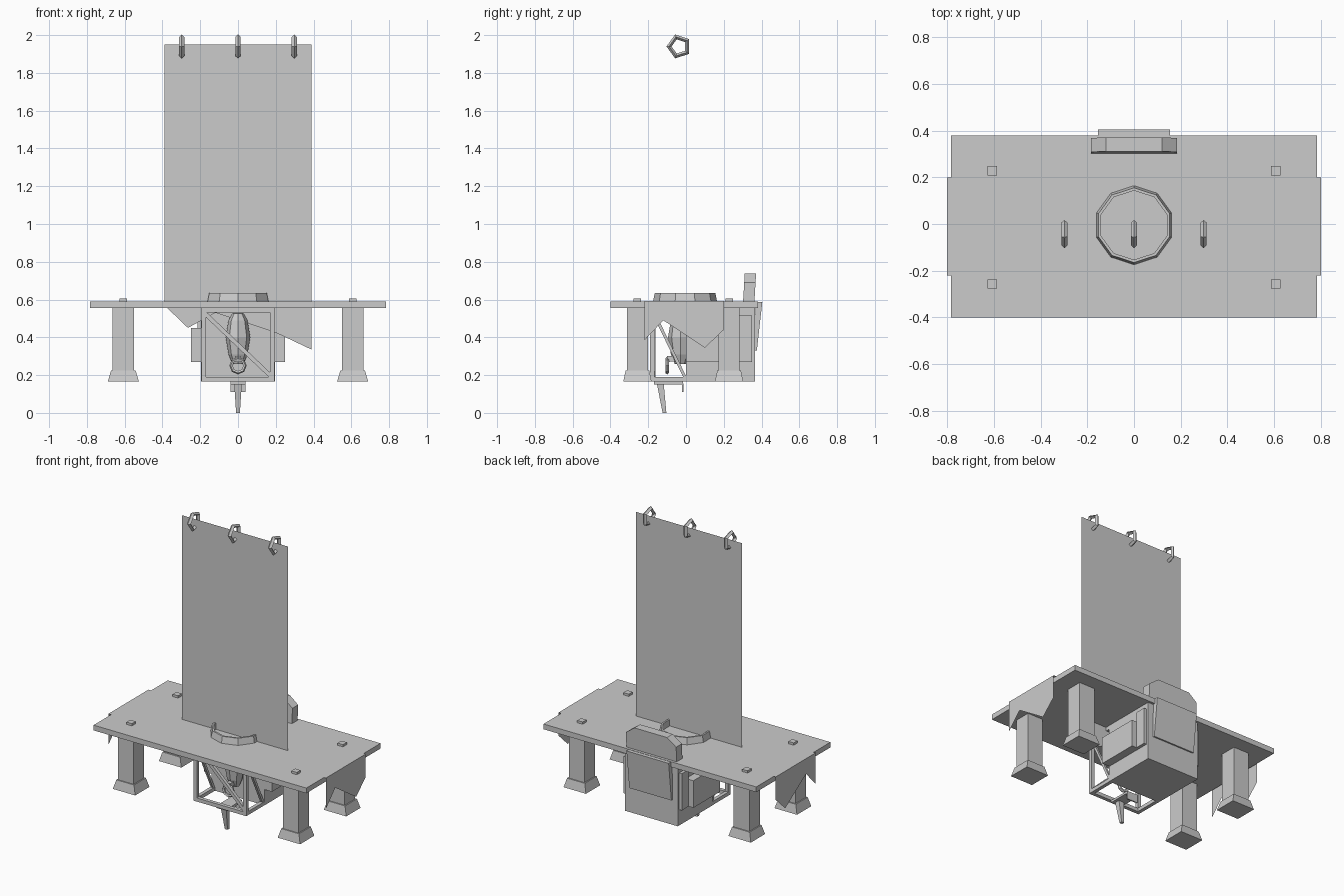
import bpy, bmesh
from math import pi, cos, sin
from mathutils import Vector, Matrix

if "Cube" in bpy.data.objects:
    bpy.data.objects.remove(bpy.data.objects["Cube"])


def make(name, verts, faces):
    me = bpy.data.meshes.new(name)
    me.from_pydata([tuple(v) for v in verts], [], faces)
    bm = bmesh.new()
    bm.from_mesh(me)
    bmesh.ops.recalc_face_normals(bm, faces=bm.faces)
    bm.to_mesh(me)
    bm.free()
    ob = bpy.data.objects.new(name, me)
    bpy.context.collection.objects.link(ob)
    return ob


def loft(name, loops, cap=True, closed=False):
    """Skin a list of equal-length vertex loops."""
    n, m = len(loops[0]), len(loops)
    faces = []
    for i in range(m if closed else m - 1):
        a, b = i * n, (i + 1) % m * n
        faces += [(a + j, a + (j + 1) % n, b + (j + 1) % n, b + j) for j in range(n)]
    if cap and not closed:
        faces += [tuple(range(n)), tuple(range((m - 1) * n, m * n))]
    return make(name, [v for l in loops for v in l], faces)


def rect(x, y, z, w, d):
    return [(x + sx * w / 2, y + sy * d / 2, z)
            for sx, sy in ((-1, -1), (1, -1), (1, 1), (-1, 1))]


def box(name, x0, x1, y0, y1, z0, z1):
    x, y, w, d = (x0 + x1) / 2, (y0 + y1) / 2, x1 - x0, y1 - y0
    return loft(name, [rect(x, y, z0, w, d), rect(x, y, z1, w, d)])


def circle(r, n, z, x=0, y=0):
    return [(x + r * sin(2 * pi * k / n), y + r * cos(2 * pi * k / n), z) for k in range(n)]


def beam(name, a, b, t=0.022):
    a, b = Vector(a), Vector(b)
    rot = (b - a).to_track_quat('Z', 'Y').to_matrix()
    cs = [rot @ Vector((p * t / 2, q * t / 2, 0)) for p, q in ((-1, -1), (1, -1), (1, 1), (-1, 1))]
    return loft(name, [[p + c for c in cs] for p in (a, b)])


def ring(name, centre, R, r, n, m):
    """Low-poly torus standing in the yz plane, first corner facing -y."""
    c = Vector(centre)
    loops = []
    for i in range(n):
        t = 2 * pi * i / n
        d = Vector((0, -cos(t), sin(t)))
        loops.append([c + d * (R + r * cos(2 * pi * k / m)) + Vector((r * sin(2 * pi * k / m), 0, 0))
                      for k in range(m)])
    return loft(name, loops, closed=True)


# Table top
box("table_top", -0.783, 0.783, -0.40, 0.38, 0.555, 0.59)

# Legs with flared feet and pegs through the top
for x in (-0.607, 0.607):
    for y in (-0.257, 0.228):
        loft("leg", [rect(x, y, 0.165, 0.165, 0.15), rect(x, y, 0.225, 0.13, 0.125),
                     rect(x, y, 0.225, 0.115, 0.11), rect(x, y, 0.556, 0.115, 0.11)])
        box("peg", x - 0.02, x + 0.02, y - 0.02, y + 0.02, 0.58, 0.605)

# Table runner with torn hanging ends
hem = [(-0.22, 0.385), (-0.12, 0.49), (0.10, 0.345), (0.20, 0.44)]
make("table_runner", [(-0.8, -0.22, 0.592), (0.8, -0.22, 0.592), (0.8, 0.20, 0.592), (-0.8, 0.20, 0.592)],
     [(0, 1, 2, 3)])
for x in (-0.8, 0.8):
    make("runner_end", [(x, y, z) for y, z in hem] + [(x, 0.20, 0.592), (x, -0.22, 0.592)],
         [(0, 1, 5), (1, 2, 4, 5), (2, 3, 4)])

# Tall hanging cloth with a torn lower edge
torn = [(-0.39, 0.57), (-0.265, 0.45), (-0.12, 0.53), (0.2, 0.425), (0.39, 0.335)]
upper = [(x, 1.95) for x, z in torn]
make("hanging_cloth", [(x, -0.03, z) for x, z in torn + upper],
     [(i, i + 1, i + 6, i + 5) for i in range(4)])

# Rings along the top of the cloth
for x in (-0.298, 0, 0.298):
    ring("cloth_ring", (x, -0.037, 1.94), 0.053, 0.0135, 5, 4)

# Round rim on the table
loft("round_rim", [circle(0.17, 10, 0.588, 0, -0.005), circle(0.16, 10, 0.635, 0, -0.005),
                   circle(0.148, 10, 0.635, 0, -0.005), circle(0.148, 10, 0.588, 0, -0.005)], closed=True)

# Box under the table: solid rear half
box("rear_box", -0.195, 0.195, 0.0, 0.365, 0.165, 0.556)
for s in (-1, 1):
    box("side_panel", *sorted((s * 0.19, s * 0.25)), 0.0, 0.28, 0.27, 0.45)
    box("side_bracket", *sorted((s * 0.17, s * 0.215)), 0.28, 0.35, 0.27, 0.515)

# Open front half of the box, made of beams
X, Y0, Z0, Z1 = 0.182, -0.178, 0.177, 0.543
for s in (-1, 1):
    beam("frame_post", (s * X, Y0, 0.165), (s * X, Y0, 0.555), 0.024)
    beam("frame_side_brace", (s * X, Y0, Z1), (s * X, 0, Z0), 0.016)
    for z in (Z0, Z1):
        beam("frame_side_rail", (s * X, Y0, z), (s * X, 0.01, z), 0.024)
for z in (Z0, Z1):
    beam("frame_front_rail", (-X, Y0, z), (X, Y0, z), 0.024)
beam("frame_front_brace", (-X, Y0 + 0.005, Z1 - 0.01), (X, Y0 + 0.005, Z0 + 0.01), 0.022)

# Fitting inside the frame: tapered body, ring, plate and spike
loft("inner_body", [circle(r, 8, z, 0, -0.03) for r, z in
                    ((0.03, 0.26), (0.05, 0.31), (0.065, 0.40), (0.05, 0.49), (0.03, 0.525))])
ob = ring("inner_ring", (0, 0, 0), 0.036, 0.01, 8, 5)
ob.matrix_world = Matrix.Translation((0, -0.1, 0.25)) @ Matrix.Rotation(pi / 2, 4, 'Z')
beam("inner_arm", (0, 0.0, 0.29), (0, -0.10, 0.285), 0.03)
box("base_plate", -0.04, 0.04, -0.17, -0.015, 0.15, 0.165)
box("plate_tab", -0.04, 0.04, -0.022, -0.014, 0.11, 0.155)
loft("spike", [rect(0, -0.136, 0.155, 0.04, 0.036), rect(0, -0.114, 0.0, 0.02, 0.02)])

# Chamfered backrest rising behind the table, leaning slightly back
prof = [(-0.185, 0.52), (0.185, 0.52), (0.185, 0.69), (0.12, 0.738), (-0.12, 0.738), (-0.185, 0.69)]
loft("backrest", [[(x, y + (z - 0.52) * 0.06, z) for x, z in prof] for y in (0.298, 0.358)])

# Tilted plate on the back
loft("back_plate", [rect(0, 0.366, 0.33, 0.31, 0.018), rect(0, 0.387, 0.588, 0.31, 0.034)])
